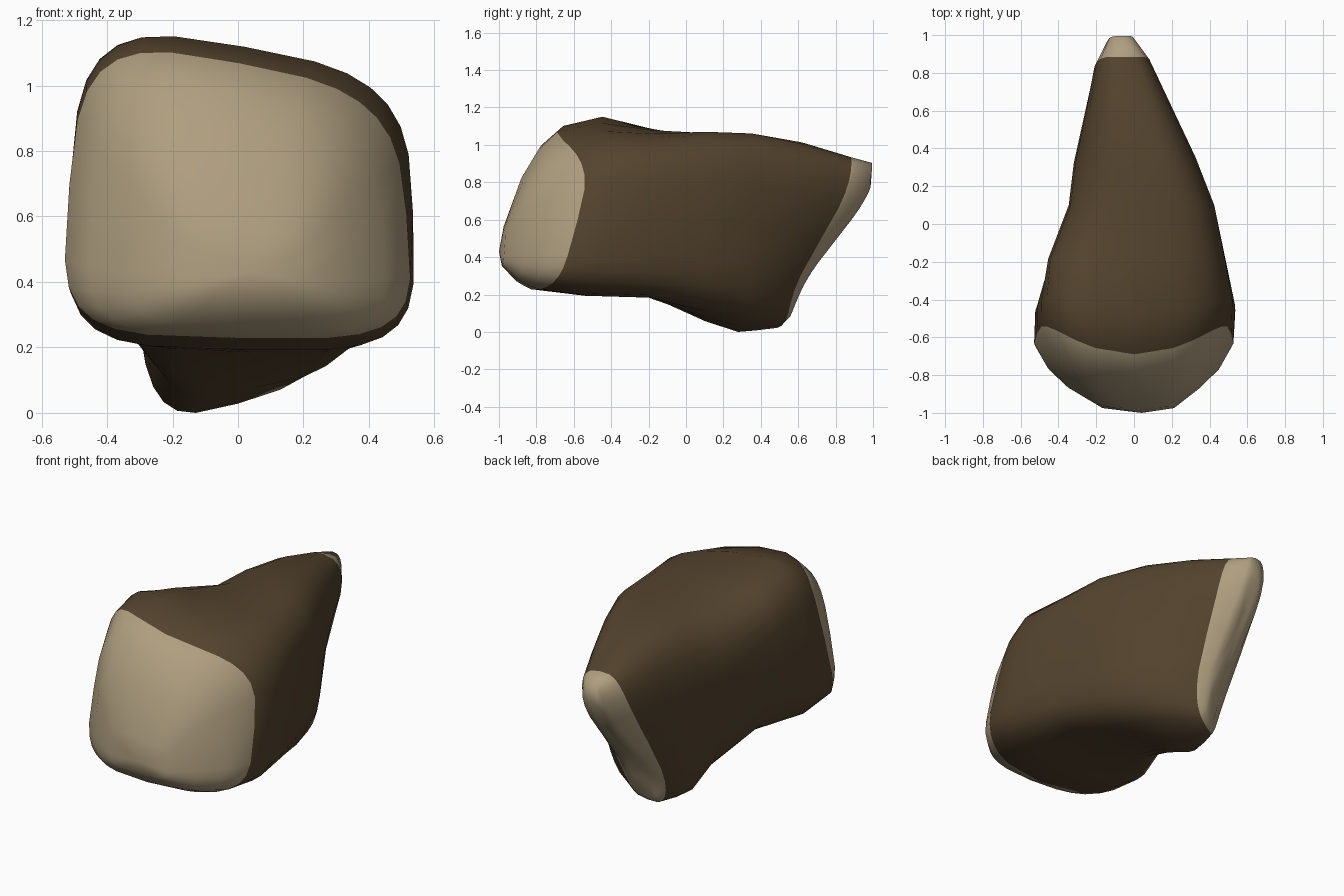
import bpy, bmesh, math

if "Cube" in bpy.data.objects:
    bpy.data.objects.remove(bpy.data.objects["Cube"])

def material(name, rgb):
    m = bpy.data.materials.new(name)
    m.diffuse_color = (*rgb, 1)
    m.use_nodes = True
    m.node_tree.nodes["Principled BSDF"].inputs["Base Color"].default_value = m.diffuse_color
    return m

bark = material("brown_bark", (0.088, 0.057, 0.027))
wood = material("cut_cream", (0.43, 0.345, 0.215))

# Cross-sections from front to back:
# y top, z top, y bottom, z bottom, x left/right at top, x left/right at bottom,
# side sweep, skew of lower edge, top tilt, bottom tilt
RINGS = [
    (-.975, .57, -.985, .36, -.17, .20, -.17, .22, .01, 0, .01, 0),
    (-.88, .83, -.91, .28, -.33, .31, -.36, .37, .04, 0, .04, 0),
    (-.79, .98, -.86, .25, -.41, .40, -.48, .48, .09, 0, .07, 0),
    (-.69, 1.075, -.83, .235, -.475, .48, -.555, .55, .18, 0, .09, -.01),
    (-.46, 1.125, -.54, .20, -.48, .52, -.545, .55, .07, 0, .09, -.01),
    (-.18, 1.085, -.20, .19, -.485, .49, -.40, .48, 0, 0, .03, -.01),
    (.10, 1.07, .10, .085, -.385, .45, -.28, .39, 0, 0, -.04, .06),
    (.35, 1.065, .30, .035, -.34, .35, -.29, .29, 0, .05, -.03, .08),
    (.62, 1.02, .42, .035, -.275, .24, -.27, .14, 0, .09, 0, .06),
    (.885, .94, .51, .04, -.22, .12, -.22, .01, 0, .05, .01, .04),
    (.995, .91, .535, .07, -.15, .02, -.19, -.02, 0, .05, 0, .03),
]
N = 28

def ring_points(r, high, lower, shrink=1.0):
    yt, zt, yb, zb, xlt, xrt, xlb, xrb, sweep, skew, tt, tb = r
    pts = []
    for i in range(N):
        a = 2 * math.pi * i / N
        c, s = math.cos(a), math.sin(a)
        power = high if s > 0 else lower
        u = shrink * math.copysign(abs(c) ** power, c)
        v = shrink * math.copysign(abs(s) ** power, s)
        t = (v + 1) / 2
        k = t * t * (3 - 2 * t)
        xl, xr = xlb + (xlt - xlb) * t, xrb + (xrt - xrb) * t
        x = (xl + xr) / 2 + u * (xr - xl) / 2
        y = yb + (yt - yb) * k + sweep * u * u + skew * u * (1 - t)
        z = zb + (zt - zb) * t - tt * u * t + tb * u * (1 - t)
        pts.append((x, y, z))
    return pts

# Loft the log; shrunken copies of the last ring fill the slanted back cut
loops = [ring_points(r, *((.56, .46) if j < 6 else (.66, .54))) for j, r in enumerate(RINGS)]
for f in (.7, .3):
    loops.append([(x, y + .02, z) for x, y, z in ring_points(RINGS[-1], .66, .54, f)])
verts = [p for l in loops for p in l]
low = min(p[2] for p in verts)
verts = [(x, y, z - low) for x, y, z in verts]
faces, slots = [], []
for j in range(len(loops) - 1):
    for i in range(N):
        k = (i + 1) % N
        faces.append((j * N + i, j * N + k, (j + 1) * N + k, (j + 1) * N + i))
        slots.append(1 if j < 3 or j >= 9 else 0)

# Rounded nose and back centre close the ends
nose, tail = len(verts), len(verts) + 1
last = (len(loops) - 1) * N
verts.append((.04, -1.0, .43))
verts.append(tuple(sum(p[a] for p in verts[last:last + N]) / N for a in range(3)))
for i in range(N):
    k = (i + 1) % N
    faces += [(nose, k, i), (tail, last + i, last + k)]
    slots += [1, 1]

mesh = bpy.data.meshes.new("log_chunk")
mesh.from_pydata(verts, [], faces)
mesh.materials.append(bark)
mesh.materials.append(wood)
for p, s in zip(mesh.polygons, slots):
    p.material_index = s
    p.use_smooth = True

# Make the surface face outward
bm = bmesh.new()
bm.from_mesh(mesh)
bmesh.ops.recalc_face_normals(bm, faces=bm.faces)
bm.to_mesh(mesh)
bm.free()
bpy.context.collection.objects.link(bpy.data.objects.new("log_chunk", mesh))
